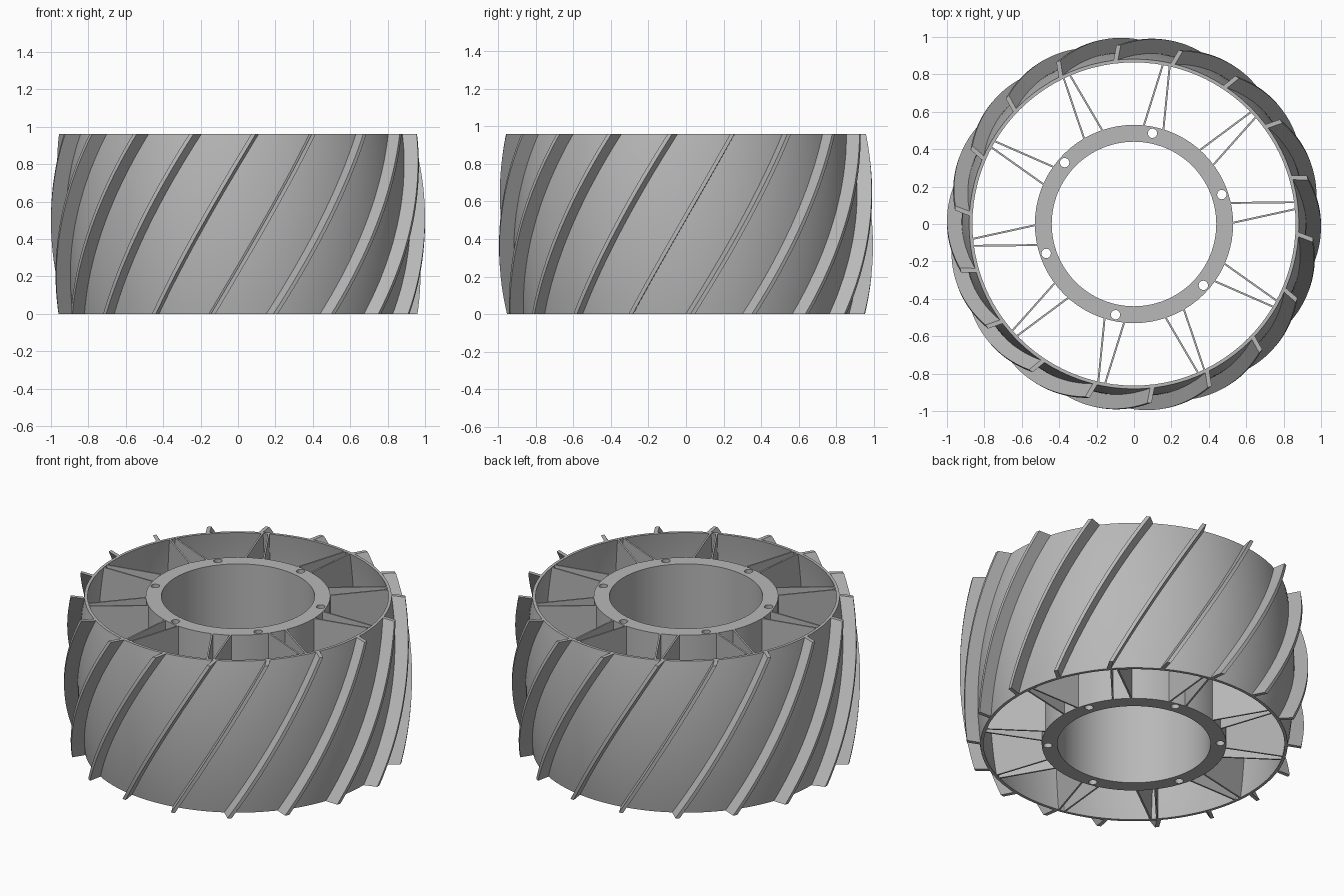
import bpy, bmesh, math
from math import sin, cos, radians, pi

cube = bpy.data.objects.get("Cube")
if cube:
    bpy.data.objects.remove(cube, do_unlink=True)

H = 0.96          # wheel width
STEPS = 24        # divisions across the width
ZS = [H * i / STEPS for i in range(STEPS + 1)]

grey = bpy.data.materials.new("machined_grey")
grey.use_nodes = True
grey.diffuse_color = (0.48, 0.48, 0.48, 1)
grey.node_tree.nodes["Principled BSDF"].inputs["Base Color"].default_value = (0.48, 0.48, 0.48, 1)


def crown(z):
    """Extra radius of the barrel-shaped tread at height z."""
    return 0.04 * (1 - (2 * z / H - 1) ** 2)


def polar(r, a, z):
    return (r * cos(a), r * sin(a), z)


def finish(name, bm):
    bmesh.ops.recalc_face_normals(bm, faces=bm.faces)
    mesh = bpy.data.meshes.new(name)
    bm.to_mesh(mesh)
    bm.free()
    mesh.materials.append(grey)
    ob = bpy.data.objects.new(name, mesh)
    bpy.context.collection.objects.link(ob)
    return ob


def smooth(ob):
    bpy.ops.object.select_all(action='DESELECT')
    ob.select_set(True)
    bpy.context.view_layer.objects.active = ob
    bpy.ops.object.shade_smooth_by_angle(angle=radians(30))


def lathe(name, profile, segments):
    """Spin a closed (radius, height) profile around the axle."""
    bm = bmesh.new()
    rings = [[bm.verts.new(polar(r, 2 * pi * s / segments, z)) for r, z in profile]
             for s in range(segments)]
    n = len(profile)
    for s in range(segments):
        a, b = rings[s], rings[(s + 1) % segments]
        for i in range(n):
            j = (i + 1) % n
            bm.faces.new((a[i], b[i], b[j], a[j]))
    return finish(name, bm)


def loft(bm, sections):
    """Skin a run of four-cornered sections and cap both ends."""
    rows = [[bm.verts.new(p) for p in sec] for sec in sections]
    for a, b in zip(rows, rows[1:]):
        for i in range(4):
            j = (i + 1) % 4
            bm.faces.new((a[i], a[j], b[j], b[i]))
    bm.faces.new(rows[0])
    bm.faces.new(rows[-1])


# Barrel-shaped rim shell
outer = [(0.882 + crown(z), z) for z in ZS]
inner = [(0.864 + crown(z), z) for z in reversed(ZS)]
smooth(lathe("rim", outer + inner, 96))

# Hub ring with six through holes
hub = lathe("hub", [(0.53, 0), (0.53, H), (0.44, H), (0.44, 0)], 72)
cut = bmesh.new()
for k in range(6):
    a = radians(18.5 + 60 * k)
    ret = bmesh.ops.create_cone(cut, cap_ends=True, segments=20, radius1=0.025,
                                radius2=0.025, depth=H * 1.2)
    bmesh.ops.translate(cut, verts=ret["verts"], vec=polar(0.495, a, H / 2))
cutter = finish("hole_cutter", cut)
cutter.hide_render = True
mod = hub.modifiers.new("holes", 'BOOLEAN')
mod.operation = 'DIFFERENCE'
mod.solver = 'EXACT'
mod.object = cutter
bpy.context.view_layer.objects.active = hub
bpy.ops.object.modifier_apply(modifier=mod.name)
bpy.data.objects.remove(cutter, do_unlink=True)
smooth(hub)

# Ten pairs of converging web plates between hub and rim
bm = bmesh.new()
T = 0.005
for k in range(10):
    mid = radians(6.5 + 36 * k)
    for side in (-1, 1):
        a_in = mid + side * radians(6)
        a_out = mid + side * radians(1.2)
        sections = []
        for z in ZS:
            r = 0.87 + crown(z)
            x0, y0, _ = polar(0.52, a_in, z)
            x1, y1, _ = polar(0.87, a_out, z)
            length = math.hypot(x1 - x0, y1 - y0)
            ux, uy = (x1 - x0) / length, (y1 - y0) / length
            x1, y1 = x1 + ux * (r - 0.87), y1 + uy * (r - 0.87)
            nx, ny = -uy * T, ux * T
            sections.append([(x0 + nx, y0 + ny, z), (x1 + nx, y1 + ny, z),
                             (x1 - nx, y1 - ny, z), (x0 - nx, y0 - ny, z)])
        loft(bm, sections)
smooth(finish("web_plates", bm))

# Eighteen slanted tread blades wrapped around the rim
bm = bmesh.new()
SWEEP = 0.55      # arc length covered from bottom to top
HALF = 0.012
for k in range(18):
    mid = radians(-1.5 + 20 * k)
    sections = []
    for z in ZS:
        s = SWEEP * (z / H - 0.5)
        r0, r1 = 0.872 + crown(z), 0.96 + crown(z)
        sections.append([polar(r, mid + (s + d) / r, z) for r, d in
                         ((r0, -HALF), (r1, -HALF), (r1, HALF), (r0, HALF))])
    loft(bm, sections)
smooth(finish("tread_blades", bm))
